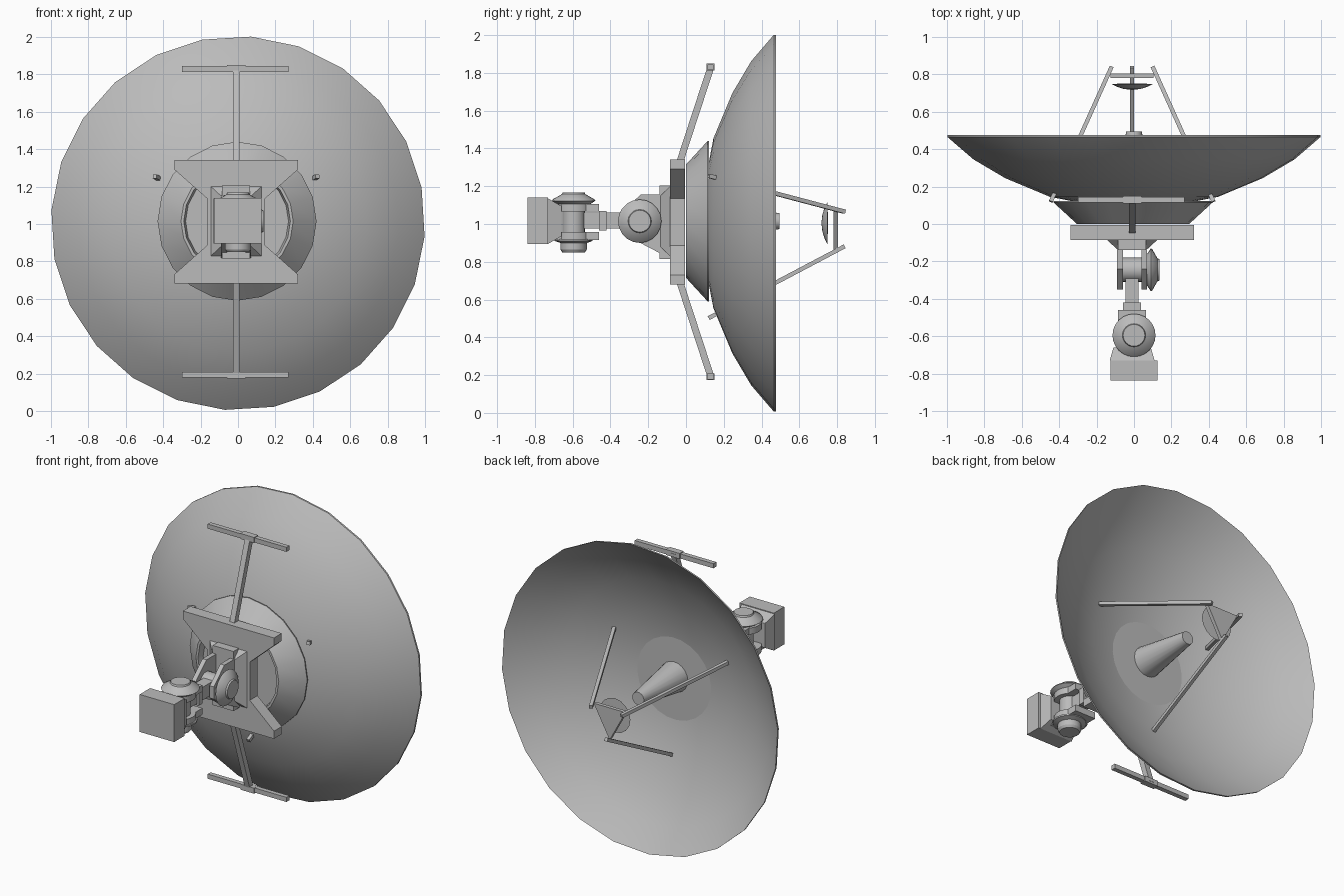
import bpy, bmesh, math
from mathutils import Vector, Matrix

if "Cube" in bpy.data.objects:
    bpy.data.objects.remove(bpy.data.objects["Cube"])

grey = bpy.data.materials.new("light grey metal")
grey.use_nodes = True
grey.diffuse_color = (0.5, 0.5, 0.5, 1)
grey.node_tree.nodes["Principled BSDF"].inputs["Base Color"].default_value = (0.5, 0.5, 0.5, 1)

CX, CZ = -0.01, 1.015      # axis of the mount
UP = Vector((0, 0, 1))
BACK = Vector((0, 1, 0))
SIDE = Vector((1, 0, 0))


def finish(name, bm, smooth=False):
    bmesh.ops.remove_doubles(bm, verts=bm.verts, dist=1e-5)
    bmesh.ops.recalc_face_normals(bm, faces=bm.faces)
    mesh = bpy.data.meshes.new(name)
    bm.to_mesh(mesh)
    bm.free()
    mesh.materials.append(grey)
    ob = bpy.data.objects.new(name, mesh)
    bpy.context.collection.objects.link(ob)
    if smooth:
        bpy.ops.object.select_all(action="DESELECT")
        ob.select_set(True)
        bpy.context.view_layer.objects.active = ob
        bpy.ops.object.shade_smooth_by_angle(angle=math.radians(32))
    return ob


def lathe(name, profile, origin, axis, sides=24, turn=0.0):
    """Spin (radius, height) points around an axis through origin."""
    bm = bmesh.new()
    frame = axis.to_track_quat("Z", "Y").to_matrix()
    rings = []
    for r, h in profile:
        ring = []
        for i in range(sides):
            a = 2 * math.pi * i / sides + turn
            p = Vector((r * math.cos(a), r * math.sin(a), h))
            ring.append(bm.verts.new(Vector(origin) + frame @ p))
        rings.append(ring)
    for a, b in zip(rings, rings[1:]):
        for i in range(sides):
            j = (i + 1) % sides
            bm.faces.new((a[i], a[j], b[j], b[i]))
    return finish(name, bm, True)


def box(name, x, y, z):
    bm = bmesh.new()
    size = [b - a for a, b in (x, y, z)]
    mid = [(a + b) / 2 for a, b in (x, y, z)]
    bmesh.ops.create_cube(bm, size=1, matrix=Matrix.Translation(mid) @ Matrix.Diagonal((*size, 1)))
    return finish(name, bm)


def slab(name, outline, depth):
    """Extrude a planar outline along a depth vector."""
    bm = bmesh.new()
    face = bm.faces.new([bm.verts.new(p) for p in outline])
    new = bmesh.ops.extrude_face_region(bm, geom=[face])["geom"]
    bmesh.ops.translate(bm, vec=depth, verts=[v for v in new if isinstance(v, bmesh.types.BMVert)])
    bm.faces.ensure_lookup_table()
    return finish(name, bm)


def bar(name, a, b, w, d):
    """Square bar between two points."""
    a, b = Vector(a), Vector(b)
    bm = bmesh.new()
    turn = (b - a).to_track_quat("Z", "X").to_matrix().to_4x4()
    bmesh.ops.create_cube(bm, size=1, matrix=Matrix.Translation((a + b) / 2) @ turn
                          @ Matrix.Diagonal((w, d, (b - a).length, 1)))
    return finish(name, bm)


def frustum(name, near, far, y0, y1):
    """Box tapering from half sizes near (at y0) to far (at y1)."""
    bm = bmesh.new()
    for (hx, hz), y in ((near, y0), (far, y1)):
        for sx in (-1, 1):
            for sz in (-1, 1):
                bm.verts.new((CX + sx * hx, y, CZ + sz * hz))
    bmesh.ops.convex_hull(bm, input=bm.verts)
    return finish(name, bm)


# Reflector dish, a thin shell
outer = [(0, 0.085), (0.2, 0.097), (0.45, 0.145), (0.69, 0.245), (0.86, 0.345), (1.0, 0.465)]
inner = [(r, h + 0.012) for r, h in reversed(outer)]
lathe("dish", outer + inner, (0, 0, 1.004), BACK, 24, math.radians(4))

# Conical collar behind the dish, with a recessed plate
lathe("collar", [(0, 0.04), (0.275, 0.04), (0.285, 0), (0.3, 0), (0.425, 0.115), (0.425, 0.122), (0, 0.122)],
      (CX + 0.005, 0, CZ), BACK, 20)

# Feed horn and secondary reflector on its tripod
lathe("feed_horn", [(0, 0.08), (0.105, 0.08), (0.042, 0.495), (0, 0.495)], (0, 0, CZ), BACK, 20)
lathe("secondary_reflector", [(0, 0.717), (0.045, 0.722), (0.08, 0.733), (0.112, 0.749), (0, 0.752)],
      (-0.01, 0, 1.005), BACK, 16)
for name, a, b in (("left_strut", (0.425, 0.12, 1.255), (0.1, 0.84, 1.065)),
                   ("right_strut", (-0.445, 0.12, 1.255), (-0.12, 0.84, 1.065)),
                   ("lower_strut", (-0.01, 0.12, 0.502), (-0.01, 0.84, 0.882))):
    bar(name, a, b, 0.022, 0.022)
slab("strut_plate", [(-0.125, 0.78, 1.075), (0.105, 0.78, 1.075), (-0.01, 0.78, 0.865)], (0, 0.024, 0))

# Hourglass back plate
half = [(0.33, 0.33), (0.33, 0.28), (0.155, 0.125)]
right_edge = half + [(x, -z) for x, z in reversed(half)]
outline = right_edge + [(-x, z) for x, z in reversed(right_edge)]
slab("back_plate", [(CX, -0.085, CZ - 0.004)] and
     [(CX + x, -0.085, CZ - 0.004 + z) for x, z in outline], (0, 0.08, 0))

# Upper and lower T-shaped booms
for label, s in (("upper", 1), ("lower", -1)):
    def at(x, y, h):
        return (x, y, CZ - 0.004 + s * h)
    bar(label + "_boom", at(CX, -0.045, 0.28), at(CX, 0.135, 0.83), 0.036, 0.036)
    bar(label + "_crossbar", at(-0.3, 0.13, 0.818), at(0.27, 0.13, 0.818), 0.03, 0.03)
    bar(label + "_boom_joint", at(-0.06, 0.13, 0.82), at(0.04, 0.13, 0.82), 0.036, 0.042)

# Elevation hinge: foot, base block, two cheeks, hub and domed cap
frustum("hinge_foot", (0.075, 0.13), (0.14, 0.19), -0.14, -0.08)
box("hinge_block", (CX - 0.075, CX + 0.075), (-0.14, -0.08), (CZ - 0.2, CZ + 0.19))
cheek = [(-0.08, 0.19), (-0.13, 0.14), (-0.24, 0.14), (-0.35, 0.04), (-0.35, -0.04), (-0.29, -0.09), (-0.08, -0.2)]
for label, x in (("left", 0.05), ("right", -0.08)):
    slab(label + "_cheek", [(CX + x, y, CZ + z) for y, z in cheek], (0.03, 0, 0))
hub_at = (CX, -0.245, CZ)
lathe("elevation_hub", [(0, -0.05), (0.065, -0.05), (0.065, 0.05), (0, 0.05)], hub_at, SIDE, 20)
cap = [(0, 0), (0.085, 0), (0.115, 0.02), (0.11, 0.028), (0.062, 0.055), (0.058, 0.065), (0, 0.065)]
lathe("elevation_cap", [(r, h + 0.08) for r, h in cap], hub_at, SIDE, 20)

# Neck joining the two hinges
box("neck", (CX - 0.035, CX + 0.035), (-0.56, -0.24), (CZ - 0.04, CZ + 0.045))
box("neck_collar", (CX - 0.048, CX + 0.048), (-0.46, -0.42), (CZ - 0.05, CZ + 0.055))

# Azimuth hinge: fork arms, spindle, upper cap and lower cap
for label, z in (("upper", 0.05), ("lower", -0.1)):
    box(label + "_fork_arm", (CX - 0.075, CX + 0.075), (-0.72, -0.46), (CZ + z, CZ + z + 0.042))
    lathe(label + "_fork_disc", [(0, z), (0.1, z), (0.1, z + 0.042), (0, z + 0.042)], (CX, -0.595, CZ), UP, 24)
spindle_at = (CX + 0.01, -0.595, CZ)
lathe("azimuth_spindle", [(0, -0.08), (0.06, -0.08), (0.06, 0.08), (0, 0.08)], spindle_at, UP, 20)
lathe("azimuth_cap", [(r, h + 0.088) for r, h in cap], spindle_at, UP, 24)
lathe("azimuth_foot", [(0, -0.095), (0.1, -0.095), (0.1, -0.105), (0.07, -0.115), (0.07, -0.15), (0.06, -0.165),
                       (0, -0.165)], spindle_at, UP, 20)

# Counterweight block with a chamfered shoulder
box("mount_block", (CX - 0.115, CX + 0.135), (-0.838, -0.73), (CZ - 0.12, CZ + 0.125))
frustum("mount_shoulder", (0.1, 0.08), (0.12, 0.12), -0.66, -0.73)
